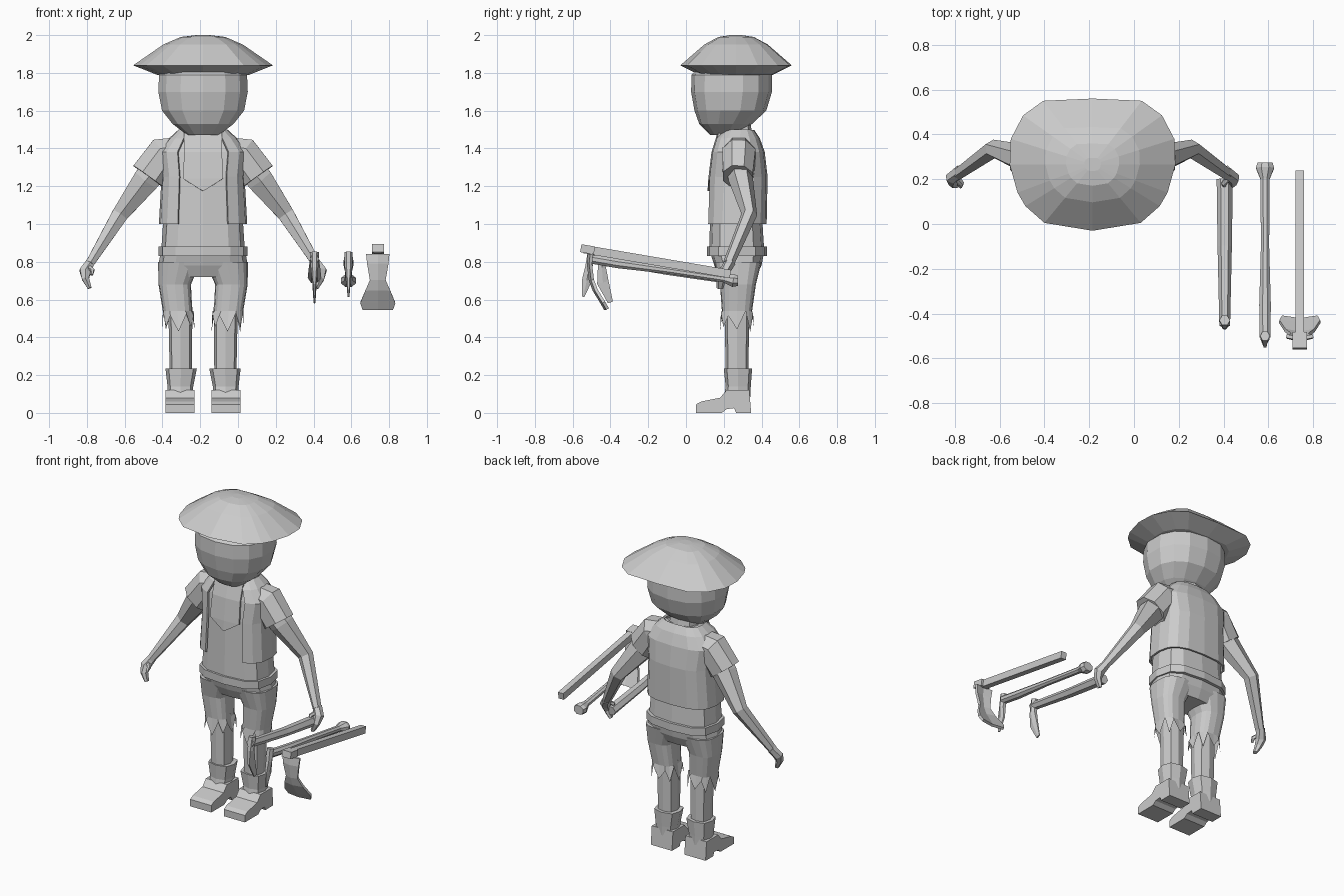
import bpy, bmesh, math
from mathutils import Vector

if "Cube" in bpy.data.objects:
    bpy.data.objects.remove(bpy.data.objects["Cube"])

CX = -0.185  # body centre line
grey = bpy.data.materials.new("plain grey")
grey.diffuse_color = (0.6, 0.6, 0.6, 1)
grey.use_nodes = True
grey.node_tree.nodes["Principled BSDF"].inputs["Base Color"].default_value = grey.diffuse_color


def make(name, verts, faces, solid=0):
    me = bpy.data.meshes.new(name)
    bm = bmesh.new()
    vs = [bm.verts.new(v) for v in verts]
    for f in faces:
        bm.faces.new([vs[i] for i in f])
    bmesh.ops.recalc_face_normals(bm, faces=bm.faces)
    bm.to_mesh(me)
    bm.free()
    me.materials.append(grey)
    ob = bpy.data.objects.new(name, me)
    bpy.context.collection.objects.link(ob)
    if solid:
        m = ob.modifiers.new("thickness", "SOLIDIFY")
        m.thickness = solid
        m.offset = 0
    return ob


def loft(name, rings, closed=True, caps=(True, True), solid=0):
    n = len(rings[0])
    verts = [v for r in rings for v in r]
    faces = []
    for k in range(len(rings) - 1):
        for i in range(n if closed else n - 1):
            j = (i + 1) % n
            faces.append((k * n + i, k * n + j, k * n + n + j, k * n + n + i))
    if caps[0]:
        faces.append(tuple(range(n)))
    if caps[1]:
        faces.append(tuple(range((len(rings) - 1) * n, len(rings) * n)))
    return make(name, verts, faces, solid)


def ring(z, cx, hx, y0, y1, n=12, p=0.7, gap=0, grow=0):
    """Rounded-box ring; gap (degrees) leaves it open at the front."""
    out = []
    for i in range(n):
        a = -90 + gap + i * (360 - 2 * gap) / (n - 1 if gap else n)
        c, s = math.cos(math.radians(a)), math.sin(math.radians(a))
        out.append((CX + cx + (hx + grow) * math.copysign(abs(c) ** p, c),
                    (y0 + y1) / 2 + ((y1 - y0) / 2 + grow) * math.copysign(abs(s) ** p, s), z))
    return out


def tube(name, path, radii, ref, n=6):
    """Sweep along path; radii are (across ref, along ref)."""
    pts = [Vector(p) for p in path]
    rings = []
    for i, p in enumerate(pts):
        t = (pts[min(i + 1, len(pts) - 1)] - pts[max(i - 1, 0)]).normalized()
        u = t.cross(Vector(ref)).normalized()
        v = u.cross(t)
        ru, rv = radii[i]
        rings.append([p + u * ru * math.cos(a) + v * rv * math.sin(a)
                      for a in [(k + 0.5) * math.tau / n for k in range(n)]])
    return loft(name, rings)


def extrude_x(name, profile, x0, x1):
    return loft(name, [[(x, y, z) for y, z in profile] for x in (x0, x1)])


# Hat: brim outline scaled into crown rings
half = [(0, -.03), (.215, .005), (.30, .08), (.335, .14), (.37, .265),
        (.365, .38), (.31, .485), (.22, .55), (0, .56)]
outline = half + [(-x, y) for x, y in half[-2:0:-1]]
loft("hat", [[(CX + x * s, .265 + (y - .265) * s, z) for x, y in outline]
             for s, z in ((.66, 1.79), (1, 1.84), (.57, 1.95), (.32, 1.99), (.1, 2.0))])

# Head and neck
loft("head", [ring(*r, n=14, p=.85) for r in (
    (1.47, 0, .085, .13, .27), (1.53, 0, .165, .07, .35), (1.60, 0, .222, .045, .425),
    (1.70, 0, .242, .027, .455), (1.79, 0, .238, .03, .455), (1.86, 0, .17, .1, .42))])
loft("neck", [ring(1.42, 0, .10, .19, .36, 8), ring(1.54, 0, .085, .2, .34, 8)])

# Shirt, open vest, front bib and belt
body = [(.85, 0, .222, .122, .415), (1.0, 0, .212, .127, .405), (1.25, 0, .198, .135, .41),
        (1.38, 0, .215, .152, .395), (1.45, 0, .16, .175, .37), (1.49, 0, .10, .215, .345)]
loft("shirt", [ring(*r) for r in body])
loft("vest", [ring(*r, n=15, gap=27, grow=.016) for r in body[1:5]] +
     [ring(1.495, 0, .11, .22, .34, n=15, gap=27, grow=.016)],
     closed=False, caps=(False, False), solid=.012)
bib = [(.1, 1.48, .178), (.1, 1.38, .147), (.105, 1.24, .13)]
loft("bib", [[(CX - x, y, z), (CX, y - .006, z), (CX + x, y, z)] for x, z, y in bib] +
     [[(CX - .02, .122, 1.185), (CX, .12, 1.175), (CX + .02, .122, 1.185)]],
     closed=False, caps=(False, False), solid=.012)
loft("belt", [ring(z, 0, .236, .11, .43) for z in (.83, .88)])

# Trousers seat
loft("trousers_seat", [ring(.86, 0, .222, .125, .415), ring(.78, 0, .238, .15, .40),
                       ring(.72, 0, .2, .18, .37)])

for s, side in ((-1, "right"), (1, "left")):
    # Trouser leg with torn hem
    hem = [(x, y, .43 + .085 * (i % 2) + .012 * (i % 3))
           for i, (x, y, z) in enumerate(ring(.45, s * .13, .085, .18, .36, 16))]
    loft(side + "_trouser_leg", [ring(*r, n=16) for r in (
        (.80, s * .125, .113, .15, .40), (.68, s * .15, .086, .18, .37),
        (.54, s * .135, .078, .19, .35))] + [hem], caps=(True, False))
    # Shin and boot
    loft(side + "_shin", [ring(.56, s * .12, .064, .205, .335, 8), ring(.18, s * .118, .058, .21, .33, 8)])
    loft(side + "_boot_shaft", [ring(.235, s * .116, .083, .2, .35, 8), ring(.14, s * .12, .068, .21, .343, 8),
                                ring(.08, s * .12, .066, .2, .34, 8)])
    extrude_x(side + "_boot_foot", [(.053, 0), (.053, .045), (.08, .06), (.18, .08), (.215, .12), (.335, .12),
                                    (.345, 0), (.265, 0), (.255, .025), (.215, .02), (.19, 0)],
              CX + s * .045, CX + s * .198)

    def P(x, y, z):
        return (CX + s * x, y, z)

    # Sleeve, arm and hand
    tube(side + "_sleeve", [P(.1, .28, 1.385), P(.205, .28, 1.365), P(.288, .275, 1.25)],
         [(.085, .085), (.107, .095), (.108, .085)], (0, 1, 0), 8)
    tube(side + "_arm", [P(.22, .28, 1.33), P(.30, .29, 1.235), P(.44, .335, 1.05), P(.60, .225, .79)],
         [(.08, .07), (.08, .065), (.05, .042), (.026, .03)], (0, 1, 0))
    tube(side + "_hand", [P(.595, .235, .80), P(.625, .205, .75), P(.622, .185, .71), P(.60, .18, .66)],
         [(.026, .03), (.034, .028), (.022, .026), (.012, .018)], (0, 1, 0))
    tube(side + "_thumb", [P(.61, .21, .775), P(.585, .18, .755), P(.59, .165, .73)],
         [(.014, .014), (.013, .013), (.008, .008)], (0, 1, 0), 5)

X = (1, 0, 0)
# Sickle held in the hand: tapered handle and hooked blade
tube("sickle_handle", [(.405, .20, .715), (.405, -.1, .755), (.405, -.455, .815)],
     [(.032, .036), (.028, .032), (.026, .024)], X)
tube("sickle_blade", [(.405, -.43, .85), (.405, -.445, .77), (.405, -.44, .69), (.405, -.40, .585)],
     [(.024, .024), (.025, .02), (.036, .012), (.016, .005)], X)

# Pick with knobbed handle and hooked point
tube("pick_handle", [(.585, .275, .70), (.585, .25, .70), (.585, .20, .71), (.585, -.1, .755),
                     (.585, -.36, .79), (.585, -.505, .815)],
     [(.03, .036), (.036, .044), (.02, .022), (.02, .02), (.026, .028), (.026, .026)], X, 8)
tube("pick_blade", [(.585, -.50, .85), (.585, -.515, .77), (.585, -.525, .70), (.585, -.545, .615)],
     [(.024, .022), (.022, .02), (.03, .012), (.008, .005)], X)

# Hoe: square handle, collar and flared blade
r = math.sqrt(.5)
tube("hoe_handle", [(.74, .235, .735), (.74, -.54, .867)], [(.022 / r, .019 / r)] * 2, X, 4)
tube("hoe_collar", [(.74, -.485, .86), (.74, -.557, .872)], [(.03, .045)] * 2, X, 4)
blade = [(.06, -.50, .84), (.055, -.505, .79), (.04, -.495, .705), (.065, -.475, .65),
         (.092, -.435, .585), (.08, -.415, .55)]
loft("hoe_blade", [[(.74 - w, y, z), (.74, y - .012, z), (.74 + w, y, z)] for w, y, z in blade],
     closed=False, caps=(False, False), solid=.016)
